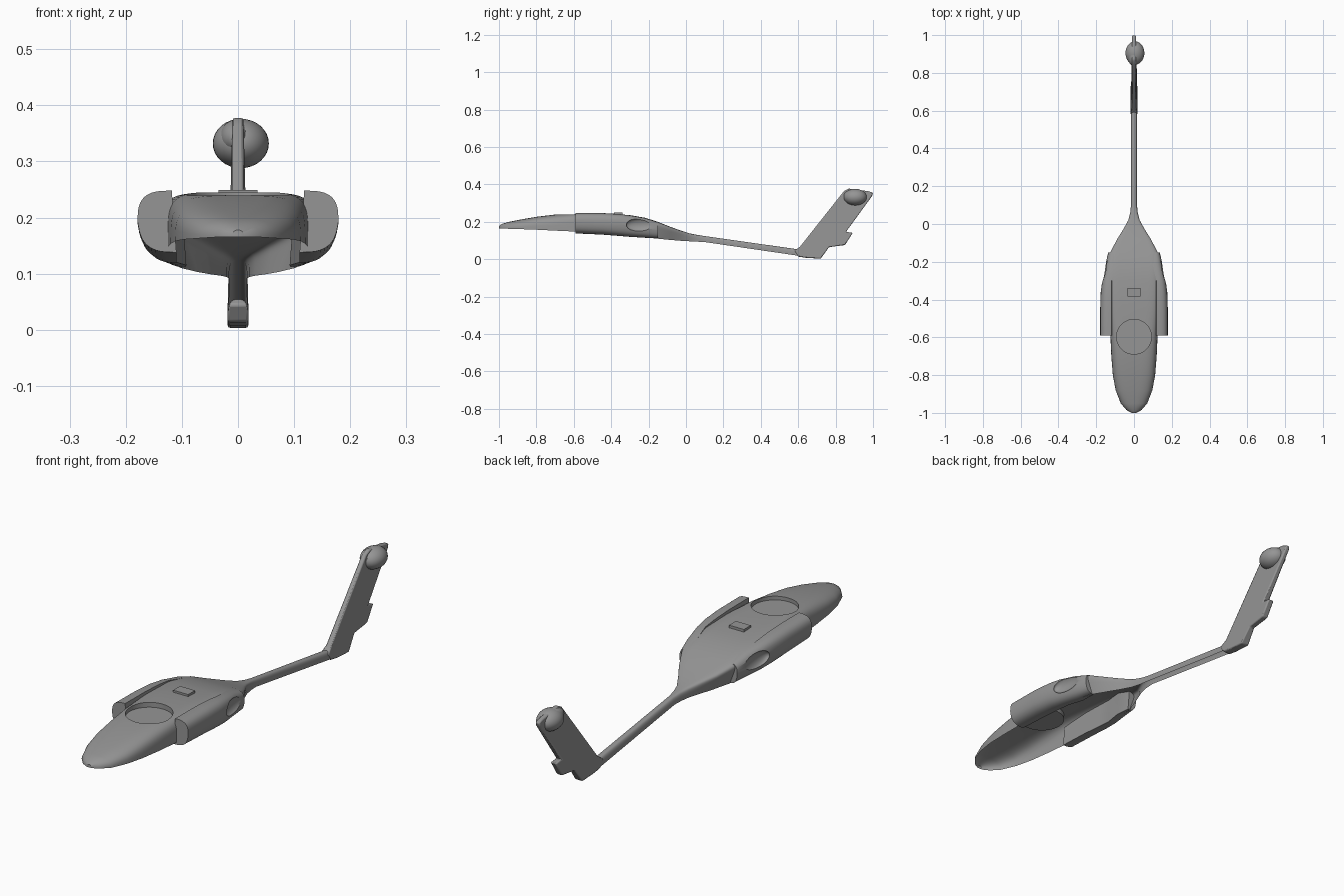
import bpy, bmesh, math
from mathutils import Matrix

cube = bpy.data.objects.get("Cube")
if cube:
    bpy.data.objects.remove(cube, do_unlink=True)

grey = bpy.data.materials.new("plain_grey")
grey.use_nodes = True
grey.diffuse_color = (0.3, 0.3, 0.3, 1)
grey.node_tree.nodes["Principled BSDF"].inputs["Base Color"].default_value = (0.3, 0.3, 0.3, 1)


def finish(name, bm, angle=35):
    bmesh.ops.recalc_face_normals(bm, faces=bm.faces[:])
    mesh = bpy.data.meshes.new(name)
    bm.to_mesh(mesh)
    bm.free()
    mesh.materials.append(grey)
    ob = bpy.data.objects.new(name, mesh)
    bpy.context.collection.objects.link(ob)
    smooth(ob, angle)
    return ob


def smooth(ob, angle=35):
    bpy.ops.object.select_all(action='DESELECT')
    ob.select_set(True)
    bpy.context.view_layer.objects.active = ob
    bpy.ops.object.shade_smooth_by_angle(angle=math.radians(angle))


def loft(rings):
    """Closed solid through rings of points."""
    bm = bmesh.new()
    loops = [[bm.verts.new(p) for p in ring] for ring in rings]
    n = len(loops[0])
    for a, b in zip(loops, loops[1:]):
        for i in range(n):
            j = (i + 1) % n
            bm.faces.new((a[i], a[j], b[j], b[i]))
    bm.faces.new(loops[0])
    bm.faces.new(loops[-1])
    return bm


def power(v, e):
    return math.copysign(abs(v) ** e, v)


def cut(ob, cutter):
    cutter.hide_render = True
    mod = ob.modifiers.new("cut", 'BOOLEAN')
    mod.operation = 'DIFFERENCE'
    mod.solver = 'EXACT'
    mod.object = cutter
    bpy.ops.object.select_all(action='DESELECT')
    ob.select_set(True)
    bpy.context.view_layer.objects.active = ob
    bpy.ops.object.modifier_apply(modifier=mod.name)
    bpy.data.objects.remove(cutter, do_unlink=True)


def ellipsoid(name, centre, radii):
    bm = bmesh.new()
    bmesh.ops.create_uvsphere(bm, u_segments=32, v_segments=16, radius=1)
    bmesh.ops.transform(bm, verts=bm.verts, matrix=Matrix.LocRotScale(centre, None, radii))
    return finish(name, bm)


# Fuselage and boom: y, half width, top, bottom, squareness, lower width ratio
stations = [
    (-1.0, .012, .178, .165, 2, 1), (-.985, .04, .189, .165, 2.2, 1),
    (-.95, .07, .199, .163, 2.5, 1), (-.88, .097, .213, .161, 3, 1),
    (-.8, .112, .227, .158, 3.5, 1), (-.7, .12, .239, .153, 4, 1),
    (-.59, .125, .246, .148, 5, 1), (-.45, .135, .244, .138, 6, 1),
    (-.3, .14, .236, .125, 7, .9), (-.22, .14, .222, .117, 8, .82),
    (-.15, .135, .2, .11, 8, .75), (-.08, .096, .172, .103, 8, .75),
    (-.03, .062, .154, .099, 7, .8), (.02, .032, .138, .096, 5, .9),
    (.06, .02, .13, .094, 4, 1), (.1, .016, .124, .092, 3, 1),
    (.62, .017, .05, .016, 3, 1)]
SEG = 28
rings = []
for y, w, top, low, sq, ratio in stations:
    ring = []
    for i in range(SEG + 1):
        t = math.pi * i / SEG
        h = max(0, math.sin(t)) ** (2 / sq)
        x = w * power(math.cos(t), 2 / sq) * (ratio + (1 - ratio) * h)
        ring.append((x, y, low + (top - low) * h))
    rings.append(ring)
fuselage = finish("fuselage_shell", loft(rings))

# Round recess for the rotor base
bm = bmesh.new()
bmesh.ops.create_cone(bm, cap_ends=True, segments=48, radius1=.092, radius2=.092, depth=.1,
                      matrix=Matrix.Translation((0, -.597, .274)))
cut(fuselage, finish("recess_cutter", bm))

# Open the underside of the shell
bm = bmesh.new()
bm.from_mesh(fuselage.data)
under = [f for f in bm.faces if f.normal.z < -.8]
bmesh.ops.delete(bm, geom=under, context='FACES')
bm.to_mesh(fuselage.data)
bm.free()
smooth(fuselage)

# Engine pods: y, outer x, top, bottom
pod_stations = [(-.59, .179, .248, .138), (-.45, .179, .247, .132),
                (-.36, .176, .242, .125), (-.3, .168, .235, .12),
                (-.22, .153, .221, .115), (-.15, .136, .198, .112)]
for side, label in ((1, "left"), (-1, "right")):
    rings = []
    for y, outer, top, low in pod_stations:
        inner = .118 if y < -.25 else .1
        mid, half = (top + low) / 2, (top - low) / 2
        ring = []
        for i in range(21):
            t = math.pi * (i / 20 - .5)
            z = mid + half * power(math.sin(t), .65)
            x = inner + (outer - inner) * max(0, math.cos(t)) ** .65
            x -= max(0, mid - z) * .15
            ring.append((side * x, y, z))
        rings.append(ring)
    pod = finish(label + "_engine_pod", loft(rings))
    # Scooped exhaust
    cut(pod, ellipsoid("exhaust_cutter", (side * .166, -.235, .184), (.026, .085, .038)))
    smooth(pod)

# Small raised hatch on the roof
bm = bmesh.new()
bmesh.ops.create_cube(bm, size=1, matrix=Matrix.LocRotScale(
    (0, -.362, .241), None, (.07, .046, .016)))
finish("roof_hatch", bm)

# Tail fin: side profile with thickness falling off upward
profile = [(.58, .045), (.6, .014), (.64, .008), (.72, .003), (.765, .065), (.85, .076),
           (.892, .142), (.855, .146), (.995, .338), (1.0, .355), (.975, .364),
           (.87, .378), (.845, .365), (.61, .068)]
bm = bmesh.new()
sides = []
for s in (-1, 1):
    verts = []
    for y, z in profile:
        half = .019 if z < .05 else .014 if z < .2 else .01
        verts.append(bm.verts.new((s * half, y, z)))
    sides.append(verts)
    bm.faces.new(verts)
for i in range(len(profile)):
    j = (i + 1) % len(profile)
    bm.faces.new((sides[0][i], sides[0][j], sides[1][j], sides[1][i]))
fin = finish("tail_fin", bm)
bev = fin.modifiers.new("soft_edges", 'BEVEL')
bev.width = .005
bev.segments = 2

# Tail rotor gearbox bulges
ellipsoid("gearbox_left", (.005, .905, .332), (.05, .062, .044))
ellipsoid("gearbox_right", (-.004, .888, .342), (.029, .05, .032))
